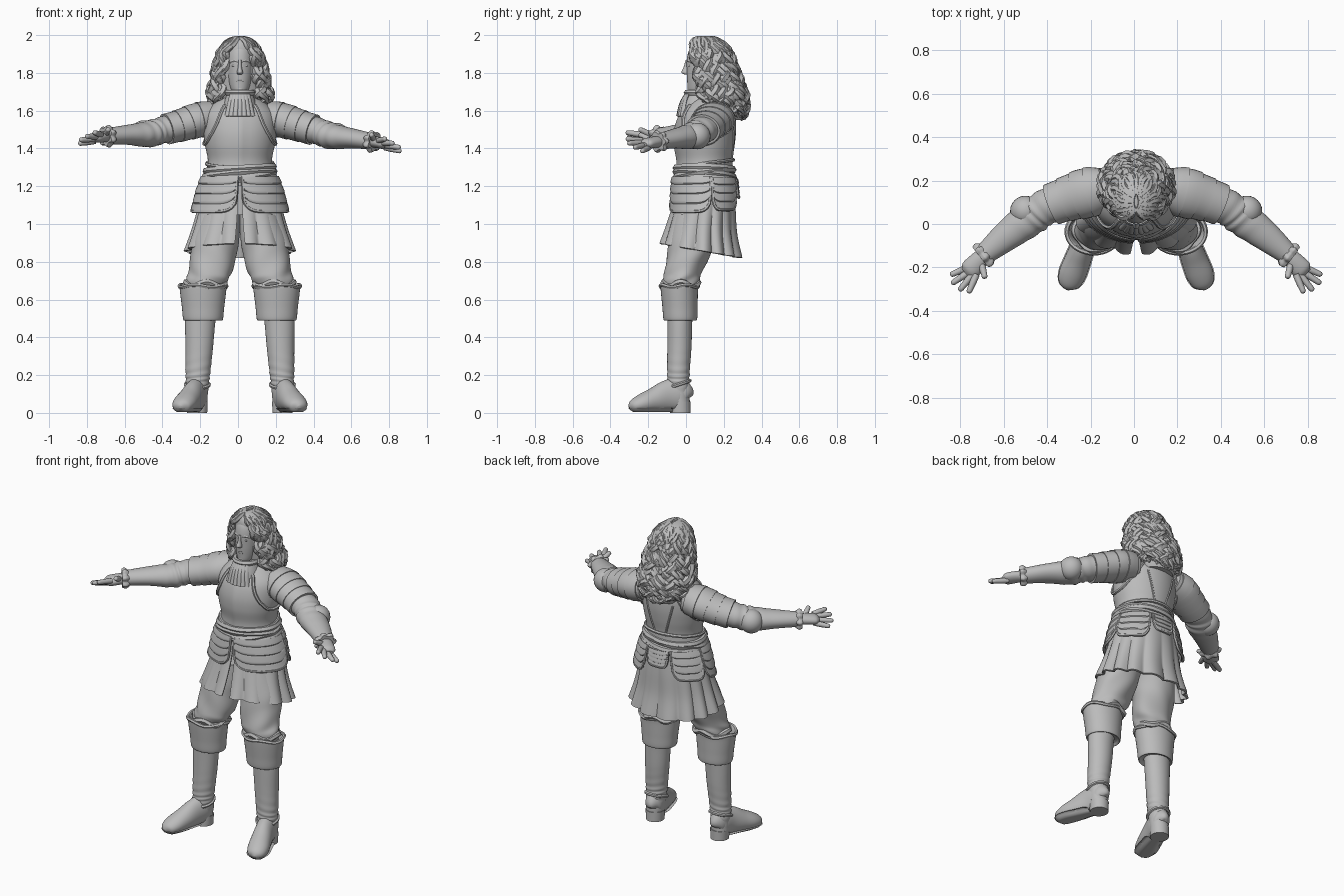
import bpy, bmesh, math, random
from math import sin, cos, pi, radians, exp
from mathutils import Vector

random.seed(4)
if "Cube" in bpy.data.objects:
    bpy.data.objects.remove(bpy.data.objects["Cube"])

grey = bpy.data.materials.new("stone_grey")
grey.use_nodes = True
grey.diffuse_color = (0.5, 0.5, 0.5, 1)
grey.node_tree.nodes["Principled BSDF"].inputs["Base Color"].default_value = (0.5, 0.5, 0.5, 1)
parts = []


def add(name, data):
    ob = bpy.data.objects.new(name, data)
    ob.location.x = 0.01
    data.materials.append(grey)
    bpy.context.scene.collection.objects.link(ob)
    parts.append(ob)
    return ob


def sample(rows, t):
    """Smooth interpolation through rows of (x, y, z, radius, radius)."""
    n = len(rows) - 1
    f = min(max(t, 0), 1) * n
    i = min(int(f), n - 1)
    u = f - i
    p = [rows[max(0, min(n, i + k))] for k in (-1, 0, 1, 2)]
    return [b + .5 * u * (c - a + u * (2*a - 5*b + 4*c - d + u * (3*(b - c) + d - a)))
            for a, b, c, d in zip(*p)]


def point(rows, t, a, k=1, along=False):
    """Point at angle a (0 is the front) on a ring, flat or square to the path."""
    x, y, z, r, q = sample(rows, t)
    if not along:
        return Vector((x + k*r*sin(a), y - k*q*cos(a), z))
    d = Vector(sample(rows, t + .02)[:3]) - Vector(sample(rows, t - .02)[:3])
    side = d.cross(Vector((0, 0, 1))).normalized()
    up = side.cross(d).normalized()
    return Vector((x, y, z)) + side*k*r*sin(a) + up*k*q*cos(a)


def at_z(rows, a, z, k=1):
    t = min((i / 200 for i in range(201)), key=lambda s: abs(sample(rows, s)[2] - z))
    return point(rows, t, a, k)


def sheet(name, f, nu, nv, closed=True, thick=0, s=1):
    bm = bmesh.new()
    cols = nu if closed else nu + 1
    grid = []
    for j in range(nv + 1):
        ring = [f(i / nu, j / nv) for i in range(cols)]
        grid.append([bm.verts.new((s*p[0], p[1], p[2])) for p in ring])
    for j in range(nv):
        for i in range(nu):
            n = (i + 1) % cols
            bm.faces.new((grid[j][i], grid[j][n], grid[j+1][n], grid[j+1][i]))
    if closed and not thick:
        bm.faces.new(grid[0])
        bm.faces.new(grid[-1])
    bmesh.ops.recalc_face_normals(bm, faces=bm.faces)
    me = bpy.data.meshes.new(name)
    bm.to_mesh(me)
    bm.free()
    ob = add(name, me)
    if thick:
        mod = ob.modifiers.new("thickness", "SOLIDIFY")
        mod.thickness, mod.offset = thick, 0


def tube(name, rows, s=1, along=False, fold=lambda a, t: 1, nu=32, step=6, lo=-9, hi=9, thick=0):
    def f(u, v):
        p = point(rows, v, u * 2 * pi, fold(u * 2 * pi, v), along)
        p.z = min(max(p.z, lo), hi)
        return p
    sheet(name, f, nu, step * (len(rows) - 1), True, thick, s)


def cords(name, paths, r, cyclic=False, s=1, taper=lambda t: 1):
    cu = bpy.data.curves.new(name, "CURVE")
    cu.dimensions, cu.bevel_depth, cu.bevel_resolution, cu.use_fill_caps = "3D", r, 1, True
    for path in paths:
        sp = cu.splines.new("POLY")
        sp.points.add(len(path) - 1)
        sp.use_cyclic_u = cyclic
        for i, p in enumerate(path):
            sp.points[i].co = (s*p[0], p[1], p[2], 1)
            sp.points[i].radius = taper(i / (len(path) - 1))
    add(name, cu)


def ball(name, loc, size, s=1):
    bm = bmesh.new()
    bmesh.ops.create_uvsphere(bm, u_segments=24, v_segments=14, radius=1)
    for v in bm.verts:
        v.co = Vector((s*loc[0] + v.co.x*size[0], loc[1] + v.co.y*size[1], loc[2] + v.co.z*size[2]))
    me = bpy.data.meshes.new(name)
    bm.to_mesh(me)
    bm.free()
    add(name, me)


# Cuirass with a central keel
torso = [(0, .1, 1.2, .185, .155), (0, .1, 1.27, .178, .15), (0, .1, 1.34, .17, .146), (0, .1, 1.42, .185, .158),
         (0, .105, 1.5, .193, .16), (0, .115, 1.58, .185, .145), (0, .125, 1.64, .135, .11), (0, .13, 1.69, .06, .06)]
keel = lambda a, t: 1 + .05 * exp(-(min(a, 2*pi - a) / .12)**2) * sin(pi * t)
tube("cuirass", torso, fold=keel, nu=64)
tube("neck", [(0, .1, 1.62, .065, .065), (0, .1, 1.75, .05, .055)])
cords("cuirass_flange", [[at_z(torso, radians(a), 1.32 - .02*cos(radians(a)), 1.03)
                          for a in range(0, 360, 10)]], .01, True)

# Sash wound round the waist
waist = [(0, .098, 1.2, .185, .154), (0, .098, 1.34, .172, .145)]
wraps = [(1.235, .012, 0), (1.262, .02, .8), (1.265, .024, -1), (1.292, .012, .3)]
cords("waist_sash", [[at_z(waist, i*pi/30, z + h*sin(i*pi/30 + ph), 1.01 + .012*sin(i*pi/5 + ph))
                      for i in range(60)] for z, h, ph in wraps], .019, True)

# Pleated coat skirt, open at the front
skirt = [(0, .1, 1.24, .18, .145), (0, .098, 1.12, .208, .158), (0, .085, 1.0, .24, .178), (0, .08, .895, .276, .207)]


def skirt_at(u, v):
    gap = .03 + .07 * v
    a = gap + u * (2*pi - 2*gap)
    p = point(skirt, v, a, 1 + .12 * v * (abs(sin(7*a + .5*sin(3*a))) - .5))
    p.z -= .075 * v * (1 - cos(a)) / 2
    return p


sheet("coat_skirt", skirt_at, 160, 20, False, .012)

# Lamed tassets with rolled rims
plates = [(0, .1, 1.25, .2, .167), (0, .1, 1.16, .228, .174), (0, .098, 1.065, .248, .177)]


def tasset(name, a0, a1, t0, t1, s):
    def f(u, v):
        end = t1 - .25 * abs(2*u - 1)**6
        inset = 1 - .05 * v**3
        return point(plates, t0 + v*(end - t0), radians((a0+a1)/2 + (u - .5)*inset*(a1 - a0)), 1 + .03*((v*4) % 1))
    sheet(name, f, 24, 32, False, .014, s)
    edge = [(0, i/12) for i in range(12)] + [(i/24, 1) for i in range(25)] + [(1, 1 - i/12) for i in range(1, 13)]
    cords(name + "_rim", [[f(u, v*.99) for u, v in edge]], .009, False, s)


for s, side in ((1, "left"), (-1, "right")):
    tasset(side + "_front_tasset", 4, 100, 0, 1, s)
    tasset(side + "_rear_tasset", 103, 156, .05, .92, s)
tasset("back_tasset", 162, 198, .1, .6, 1)

# Head and face
head = [(0, .055, 1.69, .025, .03), (0, .065, 1.705, .044, .054), (0, .08, 1.745, .06, .073), (0, .09, 1.8, .07, .086),
        (0, .1, 1.87, .074, .096), (0, .11, 1.93, .065, .088), (0, .11, 1.97, .03, .04)]
tube("head", head)
tube("nose", [(0, .008, 1.868, .008, .01), (0, .003, 1.83, .01, .016), (0, -.002, 1.803, .016, .022),
              (0, .004, 1.792, .012, .012)], nu=16)
for z, n in ((1.766, "upper_lip"), (1.755, "lower_lip")):
    ball(n, (0, .014, z), (.022, .009, .007))
ball("chin", (0, .026, 1.715), (.024, .018, .018))
for s, side in ((1, "left"), (-1, "right")):
    ball(side + "_eye", (.029, .022, 1.838), (.014, .011, .007), s)
    cords(side + "_brow", [[(.008, .01, 1.857), (.028, .015, 1.863), (.05, .032, 1.856)]], .008, False, s)

# Long curled hair parted in the middle
hair = [(0, .105, 1.988, .008, .03), (0, .105, 1.972, .052, .065), (0, .118, 1.925, .089, .098),
        (0, .135, 1.84, .11, .108), (0, .158, 1.75, .13, .118), (0, .178, 1.67, .14, .122),
        (0, .196, 1.6, .135, .108), (0, .21, 1.55, .1, .085)]
tube("hair_mass", hair, nu=48)


def lock(angle, length, layer):
    ph, path = random.uniform(0, 2*pi), []
    n = random.uniform(4, 6.5)
    twist = random.choice((-1, 1))
    for i in range(45):
        t = length * i / 44
        blend = min(1, t * 2.6)
        a = angle - (pi - abs(angle)) * .3 * (1 - blend) * (1 if angle > 0 else -1)
        w = min(1, max(0, t - .12) * 4)
        path.append(point(hair, t, a + .15*w*sin(n*2*pi*t + ph), layer + .11*w*twist*cos(n*2*pi*t + ph)))
    return path


locks = []
for i in range(66):
    a = (radians(47) + radians(133) * (i // 2) / 32) * (1 if i % 2 else -1)
    locks.append(lock(a, random.uniform(.75, .87) + .14 * (abs(a) / pi)**2, random.uniform(.99, 1.11)))
cords("hair_locks", locks, .02, taper=lambda t: (.5 + .6*min(1, t*2)) * (1 if t < .85 else 1 - (t - .85)*4.5))

# Pleated cravat
cravat = [(0, .07, 1.695, .066, .066), (0, .065, 1.64, .085, .088), (0, .06, 1.57, .105, .096)]
sheet("cravat", lambda u, v: point(cravat, v, radians(-44 + 88*u), 1 + .1*v*abs(sin(u*7*pi))), 70, 10, False, .014)
tube("cravat_backing", cravat, nu=40)
cords("collar_band", [[point(cravat, 0, i*pi/18, 1.0) for i in range(36)]], .016, True)

# Arm, hand and foot outlines, shared by both sides
arm_path = [(.13, .165, 1.565, .085, .08), (.22, .145, 1.55, .104, .083), (.32, .115, 1.52, .092, .075),
            (.42, .075, 1.492, .082, .07), (.49, .025, 1.47, .082, .068), (.6, -.058, 1.462, .068, .052),
            (.71, -.15, 1.45, .046, .042)]
fingers = [((.775, -.2, 1.42), (.855, -.235, 1.405)), ((.77, -.222, 1.433), (.85, -.275, 1.425)),
           ((.755, -.235, 1.446), (.815, -.308, 1.446)), ((.738, -.24, 1.458), (.772, -.318, 1.468)),
           ((.71, -.19, 1.46), (.695, -.25, 1.49))]
foot = [(.222, .01, .075, .01, .02), (.224, .0, .085, .045, .065), (.228, -.04, .095, .056, .09),
        (.245, -.1, .086, .056, .086), (.27, -.17, .066, .061, .067), (.295, -.235, .049, .062, .05),
        (.31, -.28, .035, .046, .034), (.315, -.3, .027, .01, .012)]
thigh = [(.1, .07, 1.05, .11, .13), (.125, .035, .93, .122, .122), (.14, .015, .84, .122, .115),
         (.155, -.015, .75, .116, .1), (.172, -.025, .7, .108, .095), (.19, -.03, .64, .085, .075)]
cuff = [(.195, -.03, .5, .085, .07), (.195, -.03, .492, .104, .088), (.195, -.032, .56, .112, .093),
        (.195, -.035, .64, .122, .098), (.195, -.035, .672, .124, .099), (.195, -.035, .665, .113, .088),
        (.195, -.035, .6, .09, .075)]
shaft = [(.228, -.035, .06, .055, .055), (.225, -.04, .15, .06, .058), (.222, -.04, .22, .066, .06),
         (.215, -.035, .35, .073, .064), (.21, -.033, .48, .08, .066), (.2, -.03, .57, .085, .07)]

for s, side in ((1, "left_"), (-1, "right_")):
    drop = lambda p: (p[0], p[1], p[2] - s * .04 * max(0, p[0] - .35)) + tuple(p[3:])
    arm = [drop(p) for p in arm_path]
    # Sleeve, pauldron lames and elbow cop
    tube(side + "sleeve", arm, s, True,
         lambda a, t: 1 + .05 * sin(70*t + 2*sin(a)) * exp(-((t - .6) / .12)**2), step=10)
    for i in range(4):
        t0 = .05 + .095 * i
        band = [sample(arm, t0 + .11 * j / 3) for j in range(4)]
        tube(side + "pauldron_lame", band, s, True, lambda a, t: 1.02 + .06*t, thick=.012, step=2)
    ball(side + "elbow_cop", drop((.51, .06, 1.472)), (.07, .07, .07), s)
    # Armhole rim and back seam
    rim = [(32, 1.63), (35, 1.56), (47, 1.49), (70, 1.43), (100, 1.43), (125, 1.49), (140, 1.56), (148, 1.63)]
    cords(side + "armhole_rim", [[at_z(torso, radians(sample(rim, i/30)[0]), sample(rim, i/30)[1], 1.02)
                                  for i in range(31)]], .01, False, s)
    cords(side + "back_seam", [[at_z(torso, radians(168 - 2*i), 1.33 + .025*i, 1.0) for i in range(9)]], .006, False, s)
    # Frilled wristband and hand
    wrist = [drop(p) for p in ((.685, -.13, 1.453, .048, .044), (.7, -.143, 1.451, .06, .055), (.715, -.155, 1.45, .055, .048))]
    tube(side + "wrist_frill", wrist, s, True, lambda a, t: 1 + .12*sin(7*a), nu=56)
    palm = [(.7, -.14, 1.45, .035, .03), (.73, -.175, 1.447, .044, .03), (.765, -.212, 1.441, .046, .027),
            (.782, -.228, 1.438, .028, .012)]
    tube(side + "palm", [drop(p) for p in palm], s, True)
    for b, e in fingers:
        b, e = Vector(b), Vector(e)
        rows = [drop(tuple(b.lerp(e, q)) + (r, r)) for q, r in ((-.1, .015), (.3, .0155), (.65, .014), (.92, .012), (1, .004))]
        tube(side + "finger", rows, s, True, nu=12, step=3)
    # Breeches gathered at the knee
    tube(side + "breeches", thigh, s, False,
         lambda a, t: 1 + .04 * t * sin(5*a + 9*t) + .025 * t * sin(22*t + 3*a), nu=48, step=8)
    cords(side + "knee_ruffle", [[point(thigh, .86, i*pi/40, 1 + .05*sin(i*pi/8)) + Vector((0, 0, .012*cos(i*pi/10)))
                                  for i in range(80)]], .017, True, s)
    # Bucket-top boot with a separate sole and heel
    tube(side + "boot_cuff", cuff, s, nu=40)
    cords(side + "boot_cuff_rim", [[point(cuff, .66, i*pi/20, 1.0) + Vector((0, 0, .006*sin(i*pi/5)))
                                    for i in range(40)]], .011, True, s)
    tube(side + "boot_shaft", shaft, s, False,
         lambda a, t: 1 + .035 * sin(75*t + 2*sin(a)) * exp(-((t - .3) / .15)**2), step=12)
    tube(side + "boot_foot", foot, s, True, lo=.022)
    tube(side + "boot_sole", foot[3:], s, True, lambda a, t: 1.07, lo=.004, hi=.026)
    tube(side + "boot_heel", [(.226, -.03, 0, .053, .055), (.226, -.03, .06, .056, .055)], s)
    cords(side + "ankle_strap", [[point(shaft, .2, i*pi/16, 1.03) + Vector((0, 0, -.02*cos(i*pi/16)))
                                  for i in range(32)]], .01, True, s)

# Turn everything into meshes and shade
bpy.ops.object.select_all(action="DESELECT")
for ob in parts:
    ob.select_set(True)
bpy.context.view_layer.objects.active = parts[0]
bpy.ops.object.convert(target="MESH")
bpy.ops.object.shade_smooth_by_angle(angle=radians(45))
